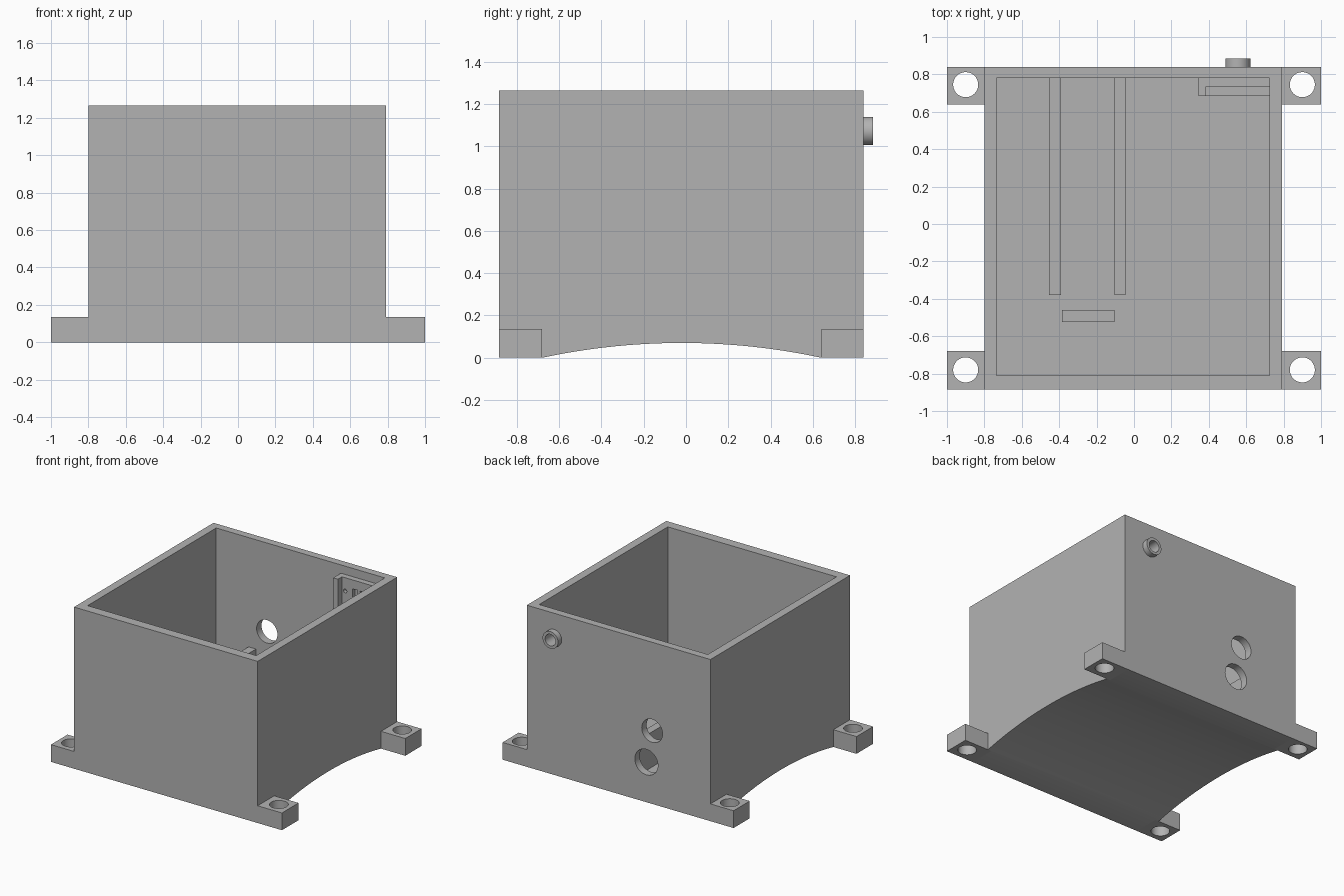
import bpy, bmesh, math
from mathutils import Matrix

cube = bpy.data.objects.get("Cube")
if cube:
    bpy.data.objects.remove(cube, do_unlink=True)

grey = bpy.data.materials.new("plain grey")
grey.use_nodes = True
colour = (0.45, 0.45, 0.45, 1)
grey.diffuse_color = colour
grey.node_tree.nodes["Principled BSDF"].inputs["Base Color"].default_value = colour


def make(name, bm):
    bmesh.ops.recalc_face_normals(bm, faces=bm.faces)
    mesh = bpy.data.meshes.new(name)
    bm.to_mesh(mesh)
    bm.free()
    mesh.materials.append(grey)
    ob = bpy.data.objects.new(name, mesh)
    bpy.context.collection.objects.link(ob)
    return ob


def box(name, x, y, z):
    """Block given by its (low, high) limits on each axis."""
    bm = bmesh.new()
    bmesh.ops.create_cube(bm, size=1)
    for v in bm.verts:
        v.co = [lim[0] if c < 0 else lim[1] for c, lim in zip(v.co, (x, y, z))]
    return make(name, bm)


def cylinder(name, centre, radius, length, along_y=False):
    bm = bmesh.new()
    turn = Matrix.Rotation(math.pi / 2, 4, 'X') if along_y else Matrix()
    bmesh.ops.create_cone(bm, cap_ends=True, segments=40, radius1=radius, radius2=radius,
                          depth=length, matrix=Matrix.Translation(centre) @ turn)
    return make(name, bm)


def combine(target, tool, operation):
    """Cut or join with a helper, then discard the helper."""
    tool.hide_render = True
    mod = target.modifiers.new(operation, 'BOOLEAN')
    mod.operation, mod.object, mod.solver = operation, tool, 'EXACT'
    bpy.context.view_layer.objects.active = target
    bpy.ops.object.modifier_apply(modifier=mod.name)
    bpy.data.objects.remove(tool, do_unlink=True)


def smooth(ob):
    bpy.ops.object.select_all(action='DESELECT')
    ob.select_set(True)
    bpy.context.view_layer.objects.active = ob
    bpy.ops.object.shade_smooth_by_angle(angle=math.radians(30))


FRONT, BACK, TOP, FLOOR = -0.885, 0.84, 1.265, 0.135
ARC_FRONT, ARC_BACK, RISE = -0.68, 0.64, 0.07

# Housing: side profile with an arched underside, extruded across
half, mid = (ARC_BACK - ARC_FRONT) / 2, (ARC_BACK + ARC_FRONT) / 2
radius = (half ** 2 + RISE ** 2) / (2 * RISE)
sweep = math.asin(half / radius)
steps = 32
profile = [(FRONT, 0)]
for i in range(steps + 1):
    a = sweep * (2 * i / steps - 1)
    profile.append((mid + radius * math.sin(a), RISE - radius * (1 - math.cos(a))))
profile += [(BACK, 0), (BACK, TOP), (FRONT, TOP)]
bm = bmesh.new()
side = bm.faces.new([bm.verts.new((-0.8, y, z)) for y, z in profile])
extruded = bmesh.ops.extrude_face_region(bm, geom=[side])
for v in extruded["geom"]:
    if isinstance(v, bmesh.types.BMVert):
        v.co.x = 0.79
housing = make("housing", bm)

# Corner mounting feet
for x in ((-1, -0.77), (0.76, 1)):
    for y in ((FRONT, ARC_FRONT), (ARC_BACK, BACK)):
        combine(housing, box("foot", x, y, (0, FLOOR)), 'UNION')

# Open cavity, screw holes and cable holes
combine(housing, box("cavity", (-0.735, 0.725), (-0.81, 0.78), (FLOOR, 1.5)), 'DIFFERENCE')
for x in (-0.9, 0.9):
    for y in (-0.78, 0.745):
        combine(housing, cylinder("screw_hole", (x, y, 0.1), 0.067, 0.5), 'DIFFERENCE')
for x, z, r in ((-0.295, 0.572, 0.09), (-0.245, 0.314, 0.1)):
    combine(housing, cylinder("cable_hole", (x, 0.82, z), r, 0.2, True), 'DIFFERENCE')

# Collar on the back wall, bored through
collar = cylinder("collar", (0.555, 0.86, 1.072), 0.067, 0.05, True)
for part in (collar, housing):
    bore = cylinder("bore", (0.555, 0.85, 1.072), 0.045, 0.18, True)
    combine(part, bore, 'DIFFERENCE')
    smooth(part)

# Holding rails and stop block on the floor
for side_name, x in (("right", (-0.455, -0.39)), ("left", (-0.105, -0.045))):
    box(side_name + "_rail", x, (-0.38, 0.782), (FLOOR - 0.01, 0.41))
box("stop_block", (-0.385, -0.105), (-0.525, -0.46), (FLOOR - 0.01, 0.41))

# Board holder inside the back wall: plate, end post and lower ledge
LOW, HIGH = 0.94, 1.2
plate = box("holder_plate", (0.38, 0.727), (0.735, 0.782), (LOW, HIGH))
for x in (0.5, 0.565, 0.63):
    combine(plate, box("slot", (x - 0.022, x + 0.022), (0.7, 0.765), (1.05, 1.13)), 'DIFFERENCE')
combine(plate, cylinder("pin_hole", (0.413, 0.735, 1.096), 0.015, 0.06, True), 'DIFFERENCE')
box("holder_post", (0.345, 0.385), (0.685, 0.782), (LOW, HIGH))
box("holder_ledge", (0.385, 0.727), (0.685, 0.736), (LOW, LOW + 0.04))
